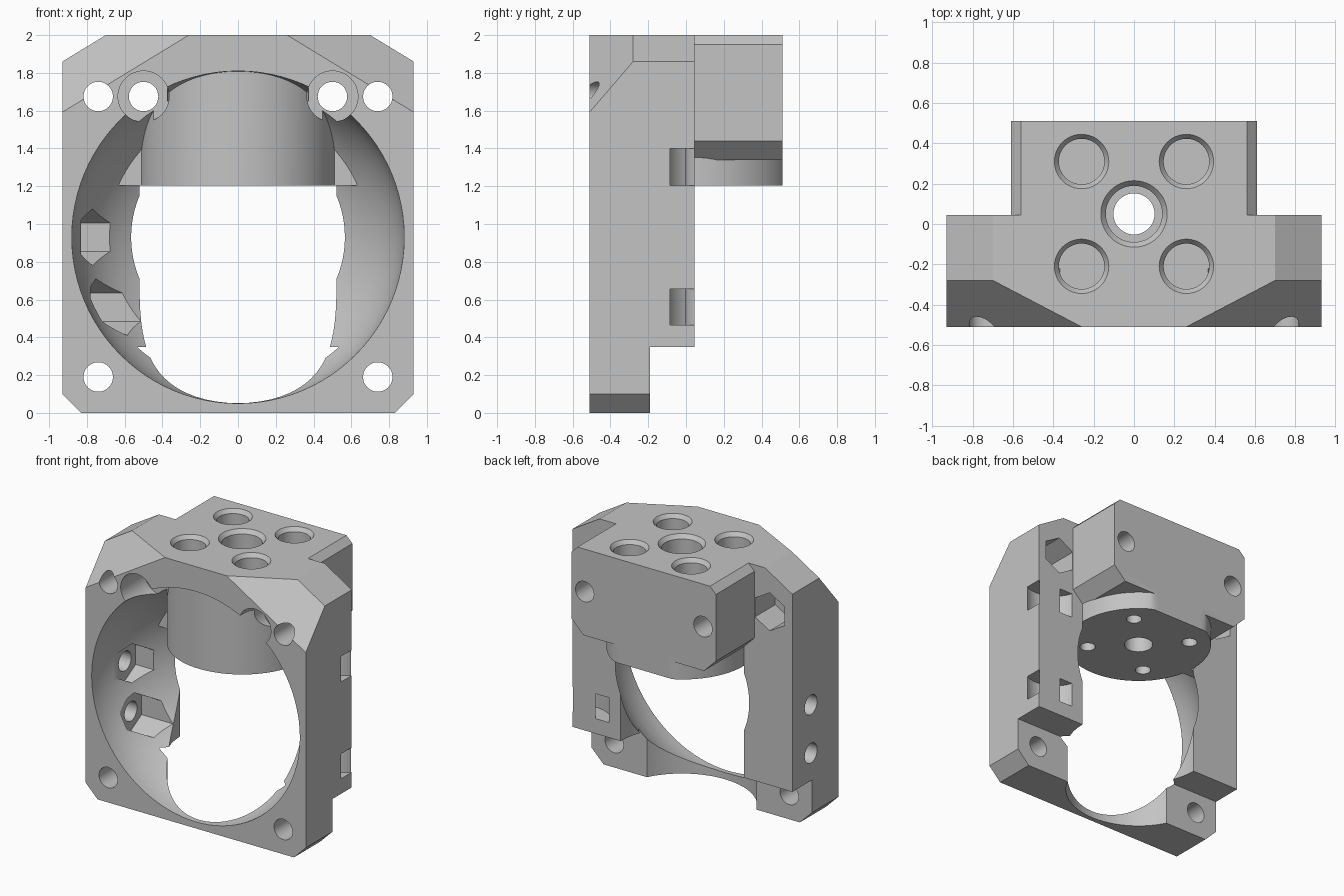
import bpy, bmesh, math
from mathutils import Vector, Matrix

cube = bpy.data.objects.get("Cube")
if cube:
    bpy.data.objects.remove(cube, do_unlink=True)

grey = bpy.data.materials.new("matte_grey")
grey.use_nodes = True
grey.diffuse_color = (0.55, 0.55, 0.55, 1)
grey.node_tree.nodes["Principled BSDF"].inputs["Base Color"].default_value = (0.55, 0.55, 0.55, 1)

PLACE = {"x": lambda a, b, t: (t, a, b),
         "y": lambda a, b, t: (a, t, b),
         "z": lambda a, b, t: (a, b, t)}


def finish(name, bm):
    bmesh.ops.recalc_face_normals(bm, faces=bm.faces)
    mesh = bpy.data.meshes.new(name)
    bm.to_mesh(mesh)
    bm.free()
    obj = bpy.data.objects.new(name, mesh)
    bpy.context.collection.objects.link(obj)
    mesh.materials.append(grey)
    return obj


def loft(name, axis, ring_lo, ring_hi, lo, hi):
    """Solid between two matching outlines along an axis."""
    bm = bmesh.new()
    low = [bm.verts.new(PLACE[axis](a, b, lo)) for a, b in ring_lo]
    high = [bm.verts.new(PLACE[axis](a, b, hi)) for a, b in ring_hi]
    n = len(low)
    for i in range(n):
        j = (i + 1) % n
        bm.faces.new((low[i], low[j], high[j], high[i]))
    bm.faces.new(low)
    bm.faces.new(high)
    return finish(name, bm)


def prism(name, axis, ring, lo, hi):
    return loft(name, axis, ring, ring, lo, hi)


def bowl(name, centre, radius, depth):
    """Ellipsoid with its pole along y."""
    bm = bmesh.new()
    matrix = (Matrix.Translation(centre) @ Matrix.Diagonal((radius, depth, radius, 1))
              @ Matrix.Rotation(math.pi / 2, 4, "X"))
    bmesh.ops.create_uvsphere(bm, u_segments=96, v_segments=64, radius=1, matrix=matrix)
    return finish(name, bm)


def circle(a, b, r, n=48):
    # first vertex points up, so six sides give a hexagon with points up and down
    return [(a + r * math.sin(2 * math.pi * i / n), b + r * math.cos(2 * math.pi * i / n))
            for i in range(n)]


def rect(a0, a1, b0, b1):
    return [(a0, b0), (a1, b0), (a1, b1), (a0, b1)]


def mirrored(half):
    return half + [(-a, b) for a, b in reversed(half)]


def combine(part, operation):
    """Apply a boolean to the body and remove the helper."""
    mod = body.modifiers.new("bool", "BOOLEAN")
    mod.operation, mod.solver, mod.object = operation, "EXACT", part
    bpy.context.view_layer.objects.active = body
    bpy.ops.object.modifier_apply(modifier=mod.name)
    bpy.data.objects.remove(part, do_unlink=True)


def cut(part):
    combine(part, "DIFFERENCE")


def add(part):
    combine(part, "UNION")


FRONT, BACK, REAR = -0.51, 0.045, 0.51
MID_Y, BORE_Z, CLAMP_Z, CLAMP_R = 0.05, 0.93, 1.205, 0.522

# Frame with bevelled outline
body = prism("fan_mount", "y",
             mirrored([(0.83, 0), (0.93, 0.1), (0.93, 1.86), (0.7, 2)]), FRONT, BACK)

# Sloped upper front corners
bm = bmesh.new()
bm.from_mesh(body.data)
for s in (1, -1):
    p, q, r = (Vector((s * x, y, z)) for x, y, z in
               ((0.26, FRONT, 2), (0.7, -0.28, 2), (0.93, -0.28, 1.86)))
    normal = (q - p).cross(r - p).normalized()
    if normal.y > 0:
        normal.negate()
    bmesh.ops.bisect_plane(bm, geom=bm.verts[:] + bm.edges[:] + bm.faces[:],
                           plane_co=p, plane_no=normal, clear_outer=True)
    bmesh.ops.holes_fill(bm, edges=[e for e in bm.edges if e.is_boundary])
bmesh.ops.recalc_face_normals(bm, faces=bm.faces)
bm.to_mesh(body.data)
bm.free()

# Step under the legs
cut(prism("step", "x", rect(-0.19, 1, -0.1, 0.35), -1, 1))

# Bowl-shaped air bore and the upright clearance below the clamp
cut(bowl("bore", (0, FRONT, BORE_Z), 0.88, 0.725))
cut(prism("clearance", "z", circle(0, MID_Y, CLAMP_R, 96), -0.1, CLAMP_Z))

# Rear block, round clamp flattened at the rear, and its side webs
add(prism("rear_block", "y",
          mirrored([(0.51, 1.34), (0.61, 1.44), (0.61, 1.95), (0.56, 2)]), -0.02, REAR))
add(prism("clamp", "z",
          [(x, min(y, REAR)) for x, y in circle(0, MID_Y, CLAMP_R, 96)], CLAMP_Z, 1.9))
add(prism("web", "z", rect(-0.63, 0.63, -0.06, BACK - 0.003), CLAMP_Z, 1.8))

# Screw holes, counterbores and nut traps on both sides
for s in (1, -1):
    for z in (0.19, 1.675):
        cut(prism("corner_hole", "y", circle(s * 0.74, z, 0.078, 32), -0.7, 0.1))
    cut(prism("nut_trap", "y", circle(s * 0.74, 1.675, 0.145, 6), -0.2, 0.1))
    cut(prism("clamp_hole", "y", circle(s * 0.5, 1.675, 0.078, 32), -0.7, 0.7))
    cut(prism("counterbore", "y", circle(s * 0.5, 1.675, 0.135), -0.7, -0.22))


# Holes in the top, each with a bevelled rim
def top_hole(x, y, rim, radius, bottom):
    cut(prism("top_hole", "z", circle(x, y, radius), bottom, 2.1))
    cut(loft("rim", "z", circle(x, y, radius), circle(x, y, 2 * rim - radius), 1.97, 2.03))


for x in (-0.26, 0.26):
    for y in (-0.21, 0.31):
        top_hole(x, y, 0.135, 0.113, 1.65)
        cut(prism("under_hole", "z", circle(x, y, 0.055, 24), 1.1, 1.5))
top_hole(0, MID_Y, 0.165, 0.14, 1.8)
cut(prism("centre_hole", "z", circle(0, MID_Y, 0.102), 1, 2.1))

# Side screws with hexagonal pockets opening into the bore
for z, depth in ((BORE_Z, -0.83), (0.56, -0.78)):
    cut(prism("pocket", "x", circle(-0.18, z, 0.15, 6), depth, -0.4))
    cut(prism("side_hole", "x", circle(-0.18, z, 0.075, 32), -1, -0.6))

# Curved cable tie channels round one rear corner
for z0, z1 in ((0.465, 0.655), (CLAMP_Z, 1.4)):
    arc = [math.pi * (0.9 + 1.2 * i / 32) for i in range(33)]
    ring = [(0.83 + r * math.cos(t), 0.11 + r * math.sin(t))
            for r, path in ((0.22, arc), (0.115, arc[::-1])) for t in path]
    cut(prism("tie_channel", "z", ring, z0, z1))

# Smooth round surfaces, crisp edges
bpy.ops.object.select_all(action="DESELECT")
body.select_set(True)
bpy.context.view_layer.objects.active = body
bpy.ops.object.shade_smooth_by_angle(angle=math.radians(25))
